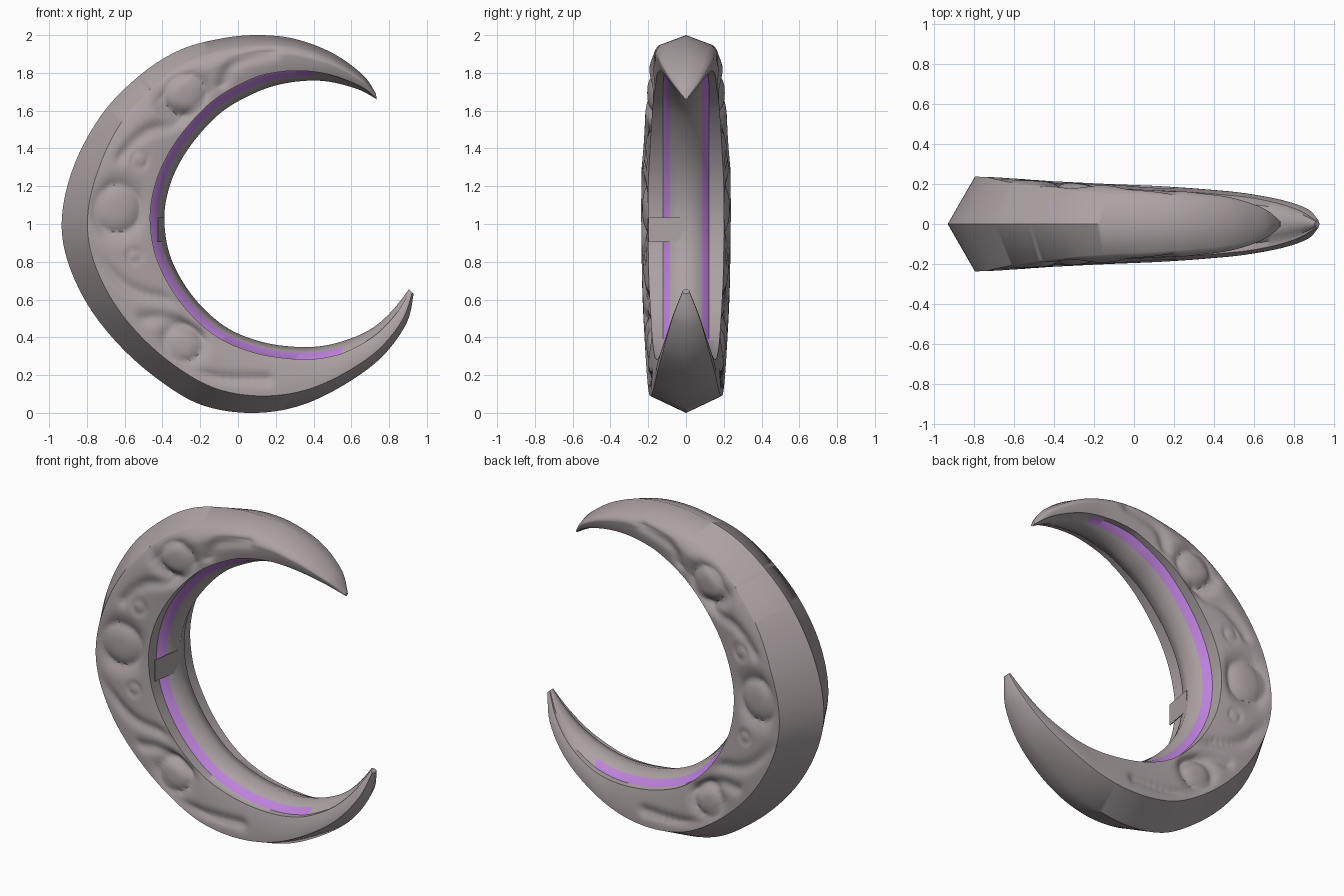
import bpy, bmesh, math
from mathutils import Vector

cube = bpy.data.objects.get("Cube")
if cube:
    bpy.data.objects.remove(cube)


def material(name, rgb):
    m = bpy.data.materials.new(name)
    m.use_nodes = True
    m.diffuse_color = (*rgb, 1)
    m.node_tree.nodes["Principled BSDF"].inputs["Base Color"].default_value = (*rgb, 1)
    return m


stone = material("warm grey stone", (0.415, 0.36, 0.37))
violet = material("violet glow", (0.50, 0.22, 0.70))

# Stations from upper tip to lower tip: outer x, z, inner x, z, half width
STATIONS = [
    (.73, 1.69, .735, 1.66, .015), (.66, 1.79, .63, 1.715, .08),
    (.5, 1.905, .47, 1.755, .135), (.3, 1.98, .32, 1.755, .16),
    (.1, 2, .17, 1.725, .18), (-.1, 1.98, .03, 1.665, .19),
    (-.31, 1.92, -.09, 1.59, .205), (-.51, 1.795, -.2, 1.48, .215),
    (-.71, 1.595, -.3, 1.34, .225), (-.86, 1.33, -.365, 1.19, .235),
    (-.93, 1.06, -.39, 1.03, .237), (-.91, .83, -.365, .85, .235),
    (-.8, .58, -.29, .69, .23), (-.63, .36, -.18, .55, .22),
    (-.42, .175, -.04, .44, .21), (-.2, .045, .13, .375, .2),
    (.05, 0, .3, .35, .19), (.3, .03, .45, .355, .175),
    (.53, .13, .6, .395, .155), (.75, .285, .72, .455, .12),
    (.89, .47, .82, .545, .075), (.93, .63, .905, .655, .02),
]

# Carved relief on both cheeks: domes (x, z, radius) and sweeping cuts
DOMES = [(-.64, 1.08, .125), (-.28, 1.68, .11), (-.29, .37, .1), (-.52, 1.34, .04), (-.55, .83, .035)]
CUTS = [
    [(-.08, 1.74), (-.02, 1.85), (.18, 1.91)],
    [(-.62, 1.36), (-.48, 1.49), (-.28, 1.53)],
    [(-.76, .82), (-.55, .65), (-.3, .6)],
    [(-.42, .25), (-.15, .19), (.15, .18)],
    [(-.5, .5), (-.38, .5), (-.2, .42)],
    [(-.45, 1.7), (-.38, 1.6), (-.22, 1.56)],
]


def spline(points, t):
    """Catmull-Rom through tuples of any length."""
    i = min(int(t), len(points) - 2)
    f = t - i
    a, b, c, d = (Vector(points[max(0, min(len(points) - 1, i + k))]) for k in (-1, 0, 1, 2))
    return b + (c - a) * (f / 2) + (a * 2 - b * 5 + c * 4 - d) * (f * f / 2) + (b * 3 - a - c * 3 + d) * (f ** 3 / 2)


CUT_PATHS = [[spline(cut, k / 8) for k in range(17)] for cut in CUTS]


def relief(p):
    """Depth of the carving at a point on the cheek; domes sit in shallow dishes."""
    height = 0
    for x, z, r in DOMES:
        d = (p - Vector((x, z))).length / r
        if d < 1:
            height -= r * .22 * d ** 3
        elif d < 1.8:
            height -= r * .22 * ((1.8 - d) / .8) ** 2
    for path in CUT_PATHS:
        d = min((p - q).length for q in path)
        height -= .018 * math.exp(-(d / .035) ** 2)
    return height


SIDE = 36
STEPS = 260


def half_section(t):
    """Half of a cross-section, from outer ridge to inner ridge."""
    s = spline(STATIONS, t)
    outer, inner, w = Vector(s[:2]), Vector(s[2:4]), s[4]
    thick = (inner - outer).length
    band = min(.075, thick * .25) / thick
    # The upper horn has a rounded shoulder, the lower one a crisp edge
    shoulder = max(0, min(1, (9 - t) / 3))
    edge = .25 + .05 * (1 - min(1, thick / .5)) - .08 * shoulder
    fade = min(1, w / .15) ** 2
    pts = [(outer, 0)]
    for k in range(SIDE + 1):
        u = k / SIDE
        p = outer.lerp(inner, edge + (1 - band - edge) * u)
        mask = fade * min(1, 4 * u, 5 * (1 - u))
        rounding = .22 * shoulder * max(0, 1 - u / .4) ** 2
        pts.append((p, w * (1 - .15 * u ** 2 - rounding) + relief(p) * mask))
    # Groove floor, violet slope and central ridge on the inside
    pts.append((outer.lerp(inner, 1 - band), min(.122, w * .64)))
    pts.append((outer.lerp(inner, 1 - band * .45), min(.086, w * .45)))
    pts.append((inner, 0))
    return pts


# Crescent body: loft of mirrored sections
bm = bmesh.new()
rings = []
last = len(STATIONS) - 1
for n in range(STEPS + 1):
    half = half_section(last * n / STEPS)
    loop = [(p, -y) for p, y in half] + [(p, y) for p, y in half[-2:0:-1]]
    rings.append([bm.verts.new((p.x, y, p.y)) for p, y in loop])

count = len(rings[0])
strip_front = SIDE + 2
strip_back = count - strip_front - 1
for n, (a, b) in enumerate(zip(rings, rings[1:])):
    t = last * n / STEPS
    for j in range(count):
        k = (j + 1) % count
        face = bm.faces.new((a[j], a[k], b[k], b[j]))
        # Violet strips along the inside
        if j in (strip_front, strip_back) and 2.5 < t < 17.7:
            face.material_index = 1
bm.faces.new(rings[0])
bm.faces.new(rings[-1])
bmesh.ops.recalc_face_normals(bm, faces=bm.faces)

mesh = bpy.data.meshes.new("crescent_body")
bm.to_mesh(mesh)
bm.free()
mesh.materials.append(stone)
mesh.materials.append(violet)
body = bpy.data.objects.new("crescent_body", mesh)
bpy.context.collection.objects.link(body)
bpy.ops.object.select_all(action="DESELECT")
body.select_set(True)
bpy.context.view_layer.objects.active = body
bpy.ops.object.shade_smooth_by_angle(angle=math.radians(46))

# Thin stone plate bridging the front groove at mid height
bpy.ops.mesh.primitive_cube_add(size=1, location=(-.41, -.105, .97), rotation=(0, 0, -.17))
plate = bpy.context.object
plate.name = "inner_plate"
plate.scale = (.006, .19, .13)
plate.data.materials.append(stone)
